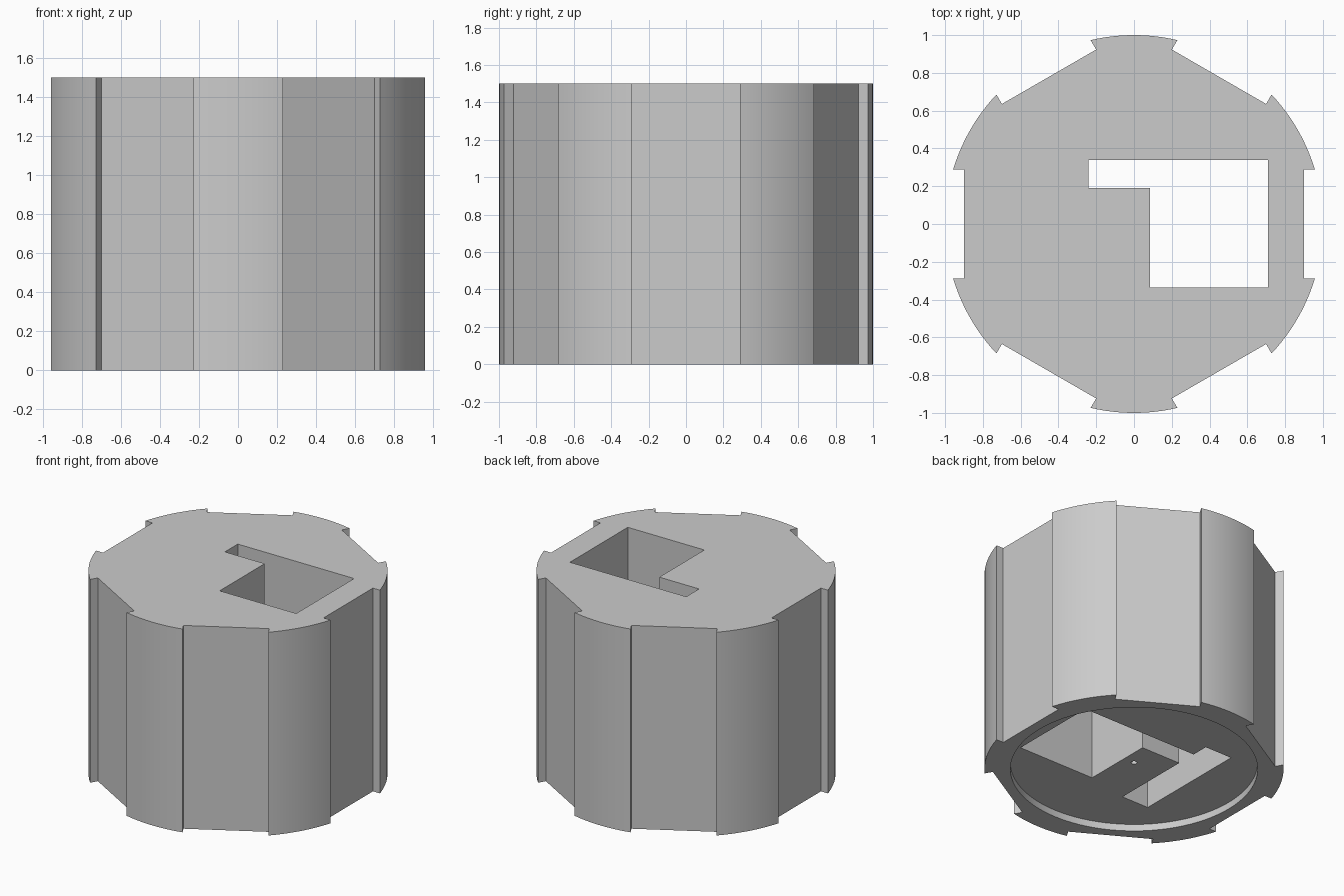
import bpy, bmesh
from math import radians, asin, hypot, cos, sin, pi
from mathutils import Vector, Matrix

cube = bpy.data.objects.get("Cube")
if cube:
    bpy.data.objects.remove(cube, do_unlink=True)

HEIGHT, FLOOR = 1.5, 0.05
RADIUS, FLAT, HALF_FLAT = 1.0, 0.9, 0.288

grey = bpy.data.materials.new("plain_grey")
grey.use_nodes = True
grey.diffuse_color = (0.6, 0.6, 0.6, 1)
grey.node_tree.nodes["Principled BSDF"].inputs["Base Color"].default_value = grey.diffuse_color


def prism(name, outline, bottom, top):
    """Extrude a closed outline from bottom to top."""
    bm = bmesh.new()
    face = bm.faces.new([bm.verts.new((x, y, bottom)) for x, y in outline])
    side = bmesh.ops.extrude_face_region(bm, geom=[face])["geom"]
    bmesh.ops.translate(bm, vec=(0, 0, top - bottom),
                        verts=[v for v in side if isinstance(v, bmesh.types.BMVert)])
    bmesh.ops.recalc_face_normals(bm, faces=bm.faces)
    mesh = bpy.data.meshes.new(name)
    bm.to_mesh(mesh)
    bm.free()
    mesh.materials.append(grey)
    obj = bpy.data.objects.new(name, mesh)
    bpy.context.collection.objects.link(obj)
    return obj


def circle(radius, steps):
    return [(radius * cos(2 * pi * i / steps), radius * sin(2 * pi * i / steps))
            for i in range(steps)]


def rectangle(x0, x1, y0, y1):
    return [(x0, y0), (x1, y0), (x1, y1), (x0, y1)]


# Round body with six recessed flats
outline = []
start = asin(HALF_FLAT / RADIUS)
end = radians(60) - start
steps = 12
for k in range(6):
    turn = Matrix.Rotation(radians(60 * k), 2)
    sector = [Vector((FLAT, -HALF_FLAT)), Vector((FLAT, HALF_FLAT))]
    for i in range(steps + 1):
        a = start + (end - start) * i / steps
        sector.append(Vector((RADIUS * cos(a), RADIUS * sin(a))))
    outline += [tuple(turn @ p) for p in sector]
body = prism("body", outline, 0, HEIGHT)

# Cutters: base recess, stepped through opening, blind pocket, centre hole
opening = [(-0.24, 0.34), (-0.24, 0.19), (0.085, 0.19),
           (0.085, -0.335), (0.71, -0.335), (0.71, 0.34)]
cutters = [
    prism("base_recess_cutter", circle(0.827, 96), -0.1, FLOOR),
    prism("opening_cutter", opening, -0.2, HEIGHT + 0.1),
    prism("pocket_cutter", rectangle(-0.455, -0.235, -0.4, 0.467), -0.15, 0.75),
    prism("centre_hole_cutter", circle(0.02, 16), -0.12, 0.3),
]
bpy.ops.object.select_all(action="DESELECT")
body.select_set(True)
bpy.context.view_layer.objects.active = body
for cutter in cutters:
    cut = body.modifiers.new(cutter.name, "BOOLEAN")
    cut.operation, cut.solver, cut.object = "DIFFERENCE", "EXACT", cutter
    bpy.ops.object.modifier_apply(modifier=cut.name)
    bpy.data.objects.remove(cutter, do_unlink=True)

bpy.ops.object.shade_smooth_by_angle(angle=radians(20))
